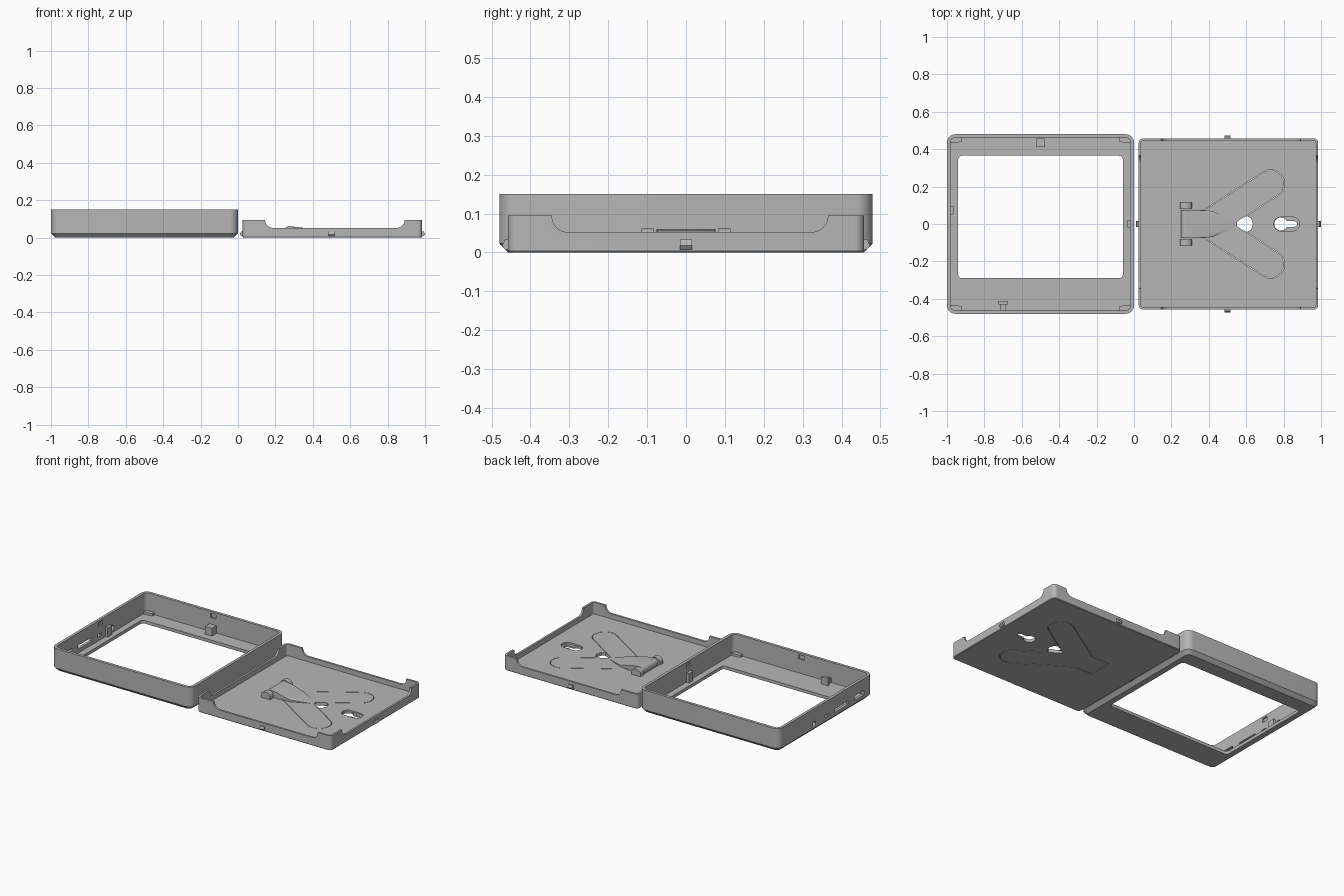
import bpy, bmesh, math

if "Cube" in bpy.data.objects:
    bpy.data.objects.remove(bpy.data.objects["Cube"])

grey = bpy.data.materials.new("plastic grey")
grey.diffuse_color = (0.47, 0.47, 0.47, 1)
grey.use_nodes = True
grey.node_tree.nodes["Principled BSDF"].inputs["Base Color"].default_value = grey.diffuse_color


def finish(name, bm):
    bmesh.ops.recalc_face_normals(bm, faces=bm.faces[:])
    me = bpy.data.meshes.new(name)
    bm.to_mesh(me)
    bm.free()
    me.materials.append(grey)
    ob = bpy.data.objects.new(name, me)
    bpy.context.collection.objects.link(ob)
    return ob


def box(name, x0, x1, y0, y1, z0, z1):
    return prism(name, [(x0, y0), (x1, y0), (x1, y1), (x0, y1)], z0, z1)


def prism(name, pts, a, b, axis="z"):
    """Extrude a 2D outline from a to b along the axis."""
    place = {"z": lambda u, v, w: (u, v, w), "y": lambda u, v, w: (u, w, v),
             "x": lambda u, v, w: (w, u, v)}[axis]
    bm = bmesh.new()
    lo = [bm.verts.new(place(u, v, a)) for u, v in pts]
    hi = [bm.verts.new(place(u, v, b)) for u, v in pts]
    bm.faces.new(lo[::-1])
    bm.faces.new(hi)
    for i in range(len(pts)):
        j = (i + 1) % len(pts)
        bm.faces.new((lo[i], lo[j], hi[j], hi[i]))
    return finish(name, bm)


def arc(cx, cy, r, a0, a1, n=10):
    return [(cx + r * math.cos(math.radians(a0 + (a1 - a0) * i / n)),
             cy + r * math.sin(math.radians(a0 + (a1 - a0) * i / n))) for i in range(n + 1)]


def round_rect(x0, x1, y0, y1, r):
    return (arc(x1 - r, y1 - r, r, 0, 90, 8) + arc(x0 + r, y1 - r, r, 90, 180, 8)
            + arc(x0 + r, y0 + r, r, 180, 270, 8) + arc(x1 - r, y0 + r, r, 270, 360, 8))


def loft(name, rings, ring_closed):
    """Bridge outlines given as (points, z); cap the ends or close the loop."""
    bm = bmesh.new()
    loops = [[bm.verts.new((x, y, z)) for x, y in pts] for pts, z in rings]
    pairs = list(zip(loops, loops[1:]))
    if ring_closed:
        pairs.append((loops[-1], loops[0]))
    else:
        bm.faces.new(loops[0])
        bm.faces.new(loops[-1])
    for a, b in pairs:
        for i in range(len(a)):
            j = (i + 1) % len(a)
            bm.faces.new((a[i], a[j], b[j], b[i]))
    return finish(name, bm)


def cut(target, cutter):
    mod = target.modifiers.new("cut", "BOOLEAN")
    mod.operation, mod.solver, mod.object = "DIFFERENCE", "EXACT", cutter
    bpy.context.view_layer.objects.active = target
    bpy.ops.object.modifier_apply(modifier=mod.name)
    bpy.data.objects.remove(cutter)


# Bezel frame: chamfered tray with a window
def rim(i, r):
    return round_rect(-1 + i, -i, -0.48 + i, 0.48 - i, r)


window = round_rect(-0.94, -0.06, -0.29, 0.365, 0.02)
frame = loft("bezel_frame", [(rim(0.023, 0.025), 0), (rim(0, 0.045), 0.023),
                             (rim(0, 0.045), 0.15), (rim(0.018, 0.027), 0.15),
                             (rim(0.018, 0.027), 0.02), (window, 0.02), (window, 0)], True)

# Ports in the left wall
for y0, y1, z0, z1 in [(-0.39, -0.29, 0.045, 0.075), (-0.23, -0.09, 0.045, 0.068),
                       (-0.03, 0.01, 0.045, 0.062)]:
    cut(frame, box("port_cutter", -1.1, -0.97, y0, y1, z0, z1))
cut(frame, prism("jack_cutter", arc(0.12, 0.05, 0.016, 0, 345, 23), -1.1, -0.97, "x"))

# Snap recesses on the inner walls
for s in (-1, 1):
    y = s * 0.462
    cut(frame, box("snap_cutter", -0.52, -0.48, y - 0.01, y + 0.01, 0.11, 0.137))
    x = -0.5 + s * 0.482
    cut(frame, box("snap_cutter", x - 0.01, x + 0.01, -0.02, 0.02, 0.11, 0.137))

# Posts, ribs and corner gussets inside the frame
box("upper_post", -0.525, -0.475, 0.413, 0.458, 0.018, 0.07)
box("lower_post_head", -0.725, -0.675, -0.43, -0.413, 0.018, 0.065)
box("lower_post_stem", -0.715, -0.685, -0.465, -0.43, 0.018, 0.05)
box("left_rib", -0.984, -0.966, 0.05, 0.095, 0.018, 0.08)
box("right_rib", -0.036, -0.017, -0.022, 0.022, 0.018, 0.08)
for sx in (-1, 1):
    for sy in (-1, 1):
        prism("corner_gusset", [(-0.5 + sx * a, sy * b) for a, b in
              [(0.42, 0.44), (0.445, 0.435), (0.48, 0.435), (0.48, 0.463), (0.42, 0.463)]],
              0.018, 0.035)


# Back cover: shallow tray with low sides and tall corners
def tray(i, r):
    return round_rect(0.025 + i, 0.985 - i, -0.458 + i, 0.458 - i, r)


cover = loft("back_cover", [(tray(0.004, 0.021), 0), (tray(0, 0.025), 0.004),
                            (tray(0, 0.025), 0.095), (tray(0.013, 0.012), 0.095),
                            (tray(0.013, 0.012), 0.02)], False)


def notch(a, b):
    r = 0.042
    return ([(b, 0.2), (a, 0.2)] + arc(a + r, 0.052 + r, r, 180, 270)
            + arc(b - r, 0.052 + r, r, 270, 360))


cut(cover, prism("notch_cutter", notch(0.145, 0.89), -1, 1, "y"))
cut(cover, prism("notch_cutter", notch(-0.345, 0.365), 0.01, 1.1, "x"))


# Fold-out V stand, separated from the cover by a thin slit
def stand_outline(g):
    r, ang = 0.075 - g, 33
    end = arc(0.73, 0.215, r, ang + 90, ang - 90, 16)
    t = math.tan(math.radians(ang))
    tip = end[-1]
    half = [(0.25 + g, 0.078 - g), (0.378, 0.078 - g)] + end
    return half + [(tip[0] - tip[1] / t, 0)] + [(x, -y) for x, y in reversed(half)]


cut(cover, prism("slit_cutter", stand_outline(0), -0.1, 0.1))
stand = prism("v_stand", stand_outline(0.003), 0, 0.02)
grip = [(0.53, 0), (0.605, 0.042), (0.626, 0.03), (0.636, 0),
        (0.626, -0.03), (0.605, -0.042)]
cut(cover, prism("grip_cutter", grip, -0.1, 0.1))

# Keyhole for wall hanging, with a wider pocket on the inside
cut(cover, prism("pocket_cutter", arc(0.785, 0, 0.037, 90, 270, 12)
                 + arc(0.848, 0, 0.037, -90, 90, 12), 0.01, 0.1))
cut(cover, prism("keyhole_cutter", arc(0.785, 0, 0.035, 25, 335, 24)
                 + arc(0.857, 0, 0.015, -90, 90, 8), -0.1, 0.1))

# Hinge: barrel, sloped hub and two side posts
prism("hinge_barrel", arc(0.278, 0.034, 0.026, 0, 345, 23), -0.076, 0.076, "y")
bm = bmesh.new()
for x, y, z in [(0.28, 0.075, 0.06), (0.33, 0.075, 0.056), (0.42, 0.07, 0.032),
                (0.55, 0.012, 0.019)]:
    for s in (-1, 1):
        bm.verts.new((x, s * y, z))
        bm.verts.new((x, s * y, 0.015))
bmesh.ops.convex_hull(bm, input=bm.verts[:])
finish("hinge_hub", bm)
for s in (-1, 1):
    prism("hinge_post", [(0.245, 0.018), (0.31, 0.018), (0.31, 0.045)]
          + arc(0.2775, 0.045, 0.0325, 0, 180, 12)[1:-1] + [(0.245, 0.045)],
          s * 0.082, s * 0.115, "y").scale.z = 0.8

# Snap tabs around the cover: wedge profiles as (outward, height)
wedge = [(-0.01, 0.008), (0.008, 0.008), (0.015, 0.018), (0.008, 0.033), (-0.01, 0.033)]
for s in (-1, 1):
    prism("snap_tab", [(s * (0.458 + u), z) for u, z in wedge], 0.485, 0.515, "x")
    prism("snap_tab", [(0.505 + s * (0.48 + u), z) for u, z in wedge], -0.016, 0.016, "y")

# Smooth curved walls, keep edges crisp
bpy.ops.object.select_all(action="SELECT")
bpy.ops.object.shade_smooth_by_angle(angle=math.radians(28))
